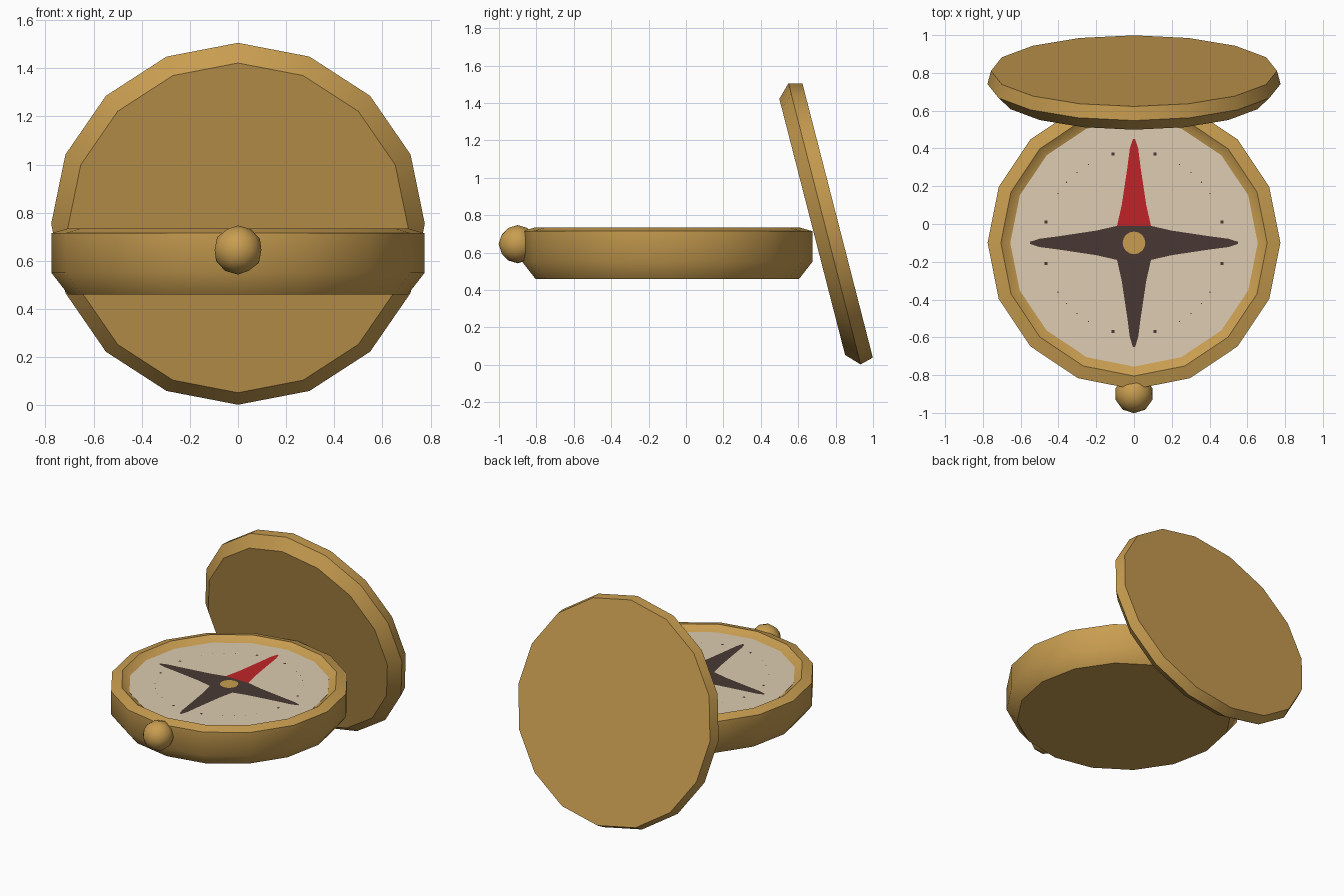
import bpy, bmesh, math
from mathutils import Matrix, Vector

if "Cube" in bpy.data.objects:
    bpy.data.objects.remove(bpy.data.objects["Cube"])


def material(name, r, g, b):
    lin = [((c / 255 + 0.055) / 1.055) ** 2.4 for c in (r, g, b)]
    m = bpy.data.materials.new(name)
    m.diffuse_color = (*lin, 1)
    m.use_nodes = True
    m.node_tree.nodes["Principled BSDF"].inputs["Base Color"].default_value = m.diffuse_color
    return m


BRASS = material("brass", 200, 157, 80)
CREAM = material("cream", 221, 204, 177)
DARK = material("dark brown", 72, 57, 51)
RED = material("red", 192, 36, 40)
CX, CY, DIAL_Z, SIDES = 0.0, -0.1, 0.70, 16


def finish(bm, name, mat, smooth=None):
    me = bpy.data.meshes.new(name)
    bm.to_mesh(me)
    bm.free()
    ob = bpy.data.objects.new(name, me)
    bpy.context.collection.objects.link(ob)
    me.materials.append(mat)
    if smooth:
        bpy.ops.object.select_all(action='DESELECT')
        ob.select_set(True)
        bpy.context.view_layer.objects.active = ob
        bpy.ops.object.shade_smooth_by_angle(angle=math.radians(smooth))
    return ob


def lathe(name, profile, mat, matrix, smooth=None, sides=SIDES):
    """Revolve (radius, z) points about z and cap both ends."""
    bm = bmesh.new()
    rings = [[bm.verts.new((r * math.cos(2 * math.pi * i / sides),
                            r * math.sin(2 * math.pi * i / sides), z))
              for i in range(sides)] for r, z in profile]
    for a, b in zip(rings, rings[1:]):
        for i in range(sides):
            j = (i + 1) % sides
            bm.faces.new((a[i], a[j], b[j], b[i]))
    bm.faces.new(rings[0][::-1])
    bm.faces.new(rings[-1])
    bm.transform(matrix)
    return finish(bm, name, mat, smooth)


def plates(name, outlines, mat, lift):
    """Thin painted shapes on the dial, given around its centre."""
    bm = bmesh.new()
    for pts in outlines:
        bm.faces.new([bm.verts.new((x + CX, y + CY, DIAL_Z + lift)) for x, y in pts])
    for f in bm.faces:
        f.normal_update()
        if f.normal.z < 0:
            f.normal_flip()
    return finish(bm, name, mat)


base = Matrix.Translation((CX, CY, 0))

# Case: chamfered bottom, bevelled rim, shallow recess for the dial
lathe("case", [(0.705, 0.46), (0.775, 0.55), (0.775, 0.715), (0.705, 0.735),
               (0.655, DIAL_Z - 0.002)], BRASS, base, 40)

# Dial face
lathe("dial", [(0.655, DIAL_Z - 0.002), (0.655, DIAL_Z)], CREAM, base)

# Lid: leaning open behind the case
lid_matrix = Matrix.Translation((0, 0.675, 0.737)) @ Matrix.Rotation(math.radians(-75.6), 4, 'X')
lathe("lid", [(0.707, 0), (0.776, 0.068), (0.757, 0.14)], BRASS, lid_matrix, 40)

# Compass star: one pointed arm, turned to four directions
half = [(0.09, 0.09), (0.2, 0.065), (0.3, 0.05), (0.4, 0.035), (0.5, 0.022), (0.55, 0.006)]


def arm(turn):
    pts = [(d, w) for d, w in half] + [(d, -w) for d, w in reversed(half)]
    c, s = math.cos(turn), math.sin(turn)
    return [(x * c - y * s, x * s + y * c) for x, y in pts]


hub = [(-0.09, -0.09), (0.09, -0.09), (0.09, 0.09), (-0.09, 0.09)]
plates("compass_star", [arm(0), arm(math.pi), arm(-math.pi / 2), hub], DARK, 0.003)
plates("north_needle", [arm(math.pi / 2)], RED, 0.003)
plates("needle_hub", [[(0.06 * math.cos(i * math.pi / 8), 0.06 * math.sin(i * math.pi / 8))
                       for i in range(16)]], BRASS, 0.006)


# Tiny dial marks: pairs beside each arm and dots between them
def square(x, y, s):
    return [(x - s, y - s), (x + s, y - s), (x + s, y + s), (x - s, y + s)]


marks = []
for sx in (-1, 1):
    for sy in (-1, 1):
        marks += [square(sx * 0.465, sy * 0.11, 0.008), square(sx * 0.11, sy * 0.47, 0.008)]
        for deg in range(33, 61, 9):
            a = math.radians(deg)
            marks.append(square(sx * 0.48 * math.cos(a), sy * 0.48 * math.sin(a), 0.003))
plates("dial_marks", marks, DARK, 0.002)

# Clasp: round knob at the front
bm = bmesh.new()
bmesh.ops.create_icosphere(bm, subdivisions=2, radius=0.102,
                           matrix=Matrix.Translation((0, -0.9, 0.645)))
finish(bm, "clasp_knob", BRASS, 40)
